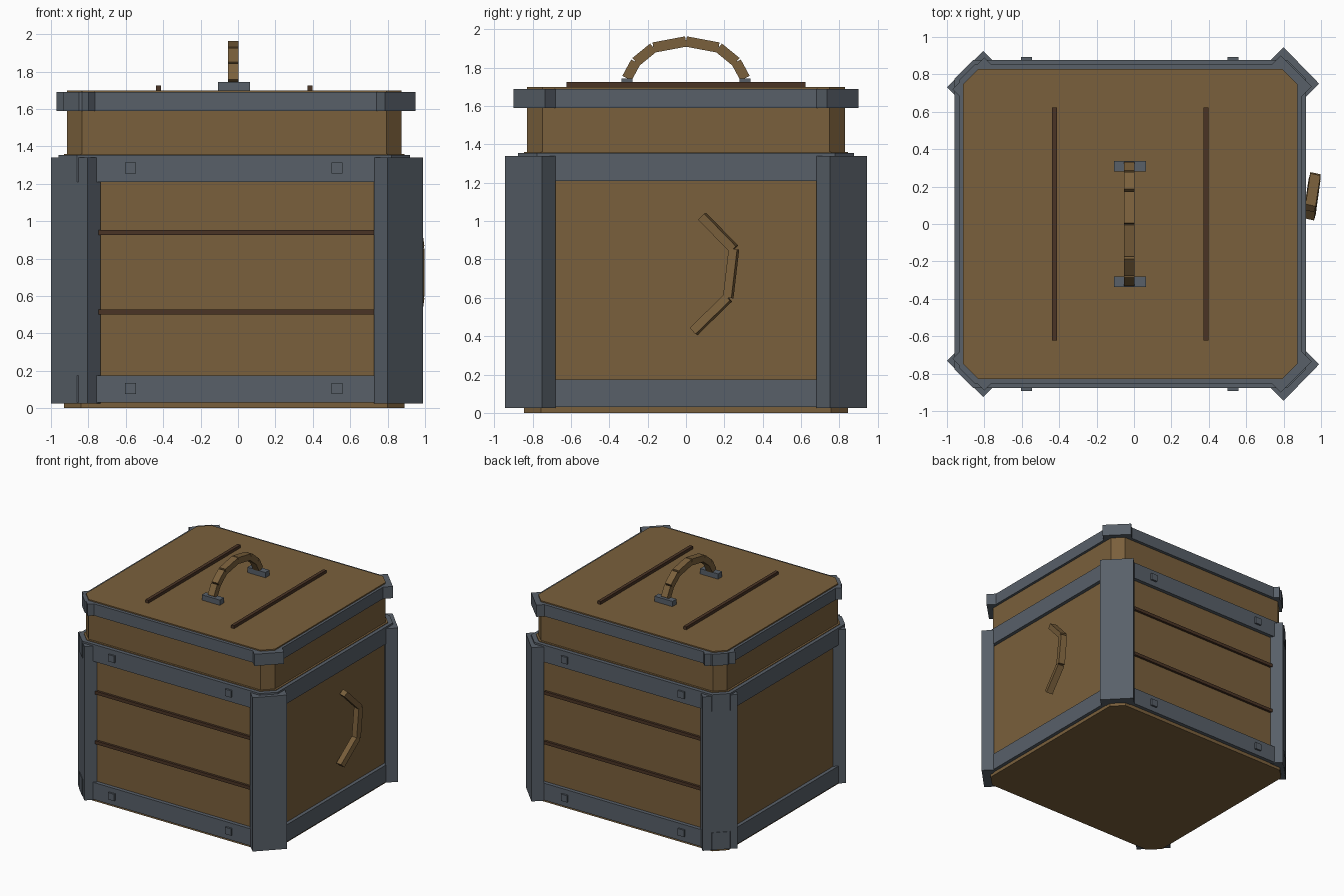
import bpy, bmesh, math
from mathutils import Vector, Matrix

old = bpy.data.objects.get("Cube")
if old:
    bpy.data.objects.remove(old, do_unlink=True)

CX = -0.02  # centre line of the chest body


def material(name, rgb):
    m = bpy.data.materials.new(name)
    m.use_nodes = True
    m.diffuse_color = (*rgb, 1)
    m.node_tree.nodes["Principled BSDF"].inputs["Base Color"].default_value = (*rgb, 1)
    return m


WOOD = material("brown wood", (0.195, 0.117, 0.045))
DARK = material("dark wood", (0.068, 0.034, 0.018))
METAL = material("grey metal", (0.098, 0.117, 0.141))


def finish(bm, name, mat):
    bmesh.ops.recalc_face_normals(bm, faces=bm.faces)
    mesh = bpy.data.meshes.new(name)
    bm.to_mesh(mesh)
    bm.free()
    mesh.materials.append(mat)
    ob = bpy.data.objects.new(name, mesh)
    bpy.context.collection.objects.link(ob)
    return ob


def box(name, mat, centre, size, rot=None):
    bm = bmesh.new()
    m = Matrix.Translation(centre) @ (rot or Matrix()) @ Matrix.Diagonal((*size, 1))
    bmesh.ops.create_cube(bm, size=1, matrix=m)
    return finish(bm, name, mat)


def octagon(hx, hy, c):
    """Outline of a rectangle with cut corners."""
    return [(CX + x, y) for x, y in (
        (hx, c - hy), (hx, hy - c), (hx - c, hy), (c - hx, hy),
        (-hx, hy - c), (-hx, c - hy), (c - hx, -hy), (hx - c, -hy))]


def block(name, mat, outline, z0, z1):
    bm = bmesh.new()
    face = bm.faces.new([bm.verts.new((x, y, z0)) for x, y in outline])
    up = bmesh.ops.extrude_face_region(bm, geom=[face])["geom"]
    for v in up:
        if isinstance(v, bmesh.types.BMVert):
            v.co.z = z1
    if not any(f.calc_center_median().z == z0 for f in bm.faces):
        low = [v for v in bm.verts if abs(v.co.z - z0) < 1e-5]
        bmesh.ops.contextual_create(bm, geom=low)
    return finish(bm, name, mat)


def ring(name, mat, outer, inner, z0, z1):
    bm = bmesh.new()
    loops = [[bm.verts.new((x, y, z)) for x, y in line]
             for line, z in ((outer, z0), (outer, z1), (inner, z1), (inner, z0))]
    n = len(outer)
    for a in range(4):
        p, q = loops[a], loops[(a + 1) % 4]
        for i in range(n):
            j = (i + 1) % n
            bm.faces.new((p[i], p[j], q[j], q[i]))
    return finish(bm, name, mat)


def bar(name, mat, a, b, width, depth, side, roll=0.0):
    """Square bar from a to b; side gives the direction of its width."""
    a, b = Vector(a), Vector(b)
    d = (b - a).normalized()
    s = (Vector(side) - d * d.dot(Vector(side))).normalized()
    rot = Matrix((s, d.cross(s), d)).transposed().to_4x4()
    rot = rot @ Matrix.Rotation(roll, 4, 'Z')
    return box(name, mat, (a + b) / 2, (width, depth, (b - a).length), rot)


def corner_plate(name, p, q, depth, z0, z1):
    """Upright plate across a corner, with outer face from p to q."""
    p, q = Vector(p), Vector(q)
    mid = (p + q) / 2
    inward = Vector((q.y - p.y, p.x - q.x)).normalized()
    if inward.dot(mid) > 0:
        inward = -inward
    inward *= depth
    block(name, METAL, [p, q, q + inward, p + inward], z0, z1)


# Wooden body and lid
block("body", WOOD, octagon(0.91, 0.845, 0.09), 0, 1.36)
block("lid", WOOD, octagon(0.893, 0.828, 0.08), 1.36, 1.70)

# Metal bands around body and lid
for name, z0, z1 in (("bottom_band", 0.03, 0.175), ("top_band", 1.21, 1.355)):
    ring(name, METAL, octagon(0.94, 0.877, 0.1), octagon(0.9, 0.835, 0.09), z0, z1)
ring("lid_band", METAL, octagon(0.915, 0.855, 0.085), octagon(0.88, 0.815, 0.08), 1.59, 1.69)

# Corner posts and lid corners
for s, end in ((-1, "front"), (1, "back")):
    corner_plate(end + "_left_post", (0.99, s * 0.75), (0.80, s * 0.945), 0.1, 0.025, 1.34)
    corner_plate(end + "_right_post", (-1.0, s * 0.73), (-0.805, s * 0.925), 0.1, 0.025, 1.34)
    corner_plate(end + "_left_lid_corner", (0.95, s * 0.735), (0.785, s * 0.90), 0.08, 1.59, 1.69)
    corner_plate(end + "_right_lid_corner", (-0.97, s * 0.72), (-0.80, s * 0.89), 0.08, 1.59, 1.69)

    # Plank seams and bolts on front and back
    for z in (0.515, 0.94):
        box(end + "_seam", DARK, (-0.015, s * 0.85, z), (1.5, 0.03, 0.028))
    for x in (-0.575, 0.53):
        for z in (0.105, 1.285):
            box(end + "_bolt", METAL, (x, s * 0.875, z), (0.058, 0.035, 0.058))

    # Lid handle brackets
    box(end + "_handle_bracket", METAL, (-0.022, s * 0.308, 1.72), (0.17, 0.056, 0.05))

# Seams on the lid
for x in (-0.425, 0.385):
    box("lid_seam", DARK, (x, 0, 1.71), (0.028, 1.245, 0.03))

# Arched lid handle
half = [(-0.308, 1.745), (-0.262, 1.83), (-0.17, 1.905), (0, 1.937)]
arch = half + [(-y, z) for y, z in half[-2::-1]]
for (y0, z0), (y1, z1) in zip(arch, arch[1:]):
    bar("lid_handle", WOOD, (-0.025, y0, z0), (-0.025, y1, z1), 0.058, 0.054, (1, 0, 0))

# Bent handle on the left side
path = [(0.94, 0.085, 1.025), (0.965, 0.25, 0.855), (0.965, 0.22, 0.6), (0.94, 0.04, 0.425)]
for a, b in zip(path, path[1:]):
    bar("side_handle", WOOD, a, b, 0.055, 0.045, (1, 0, 0), math.radians(12))
